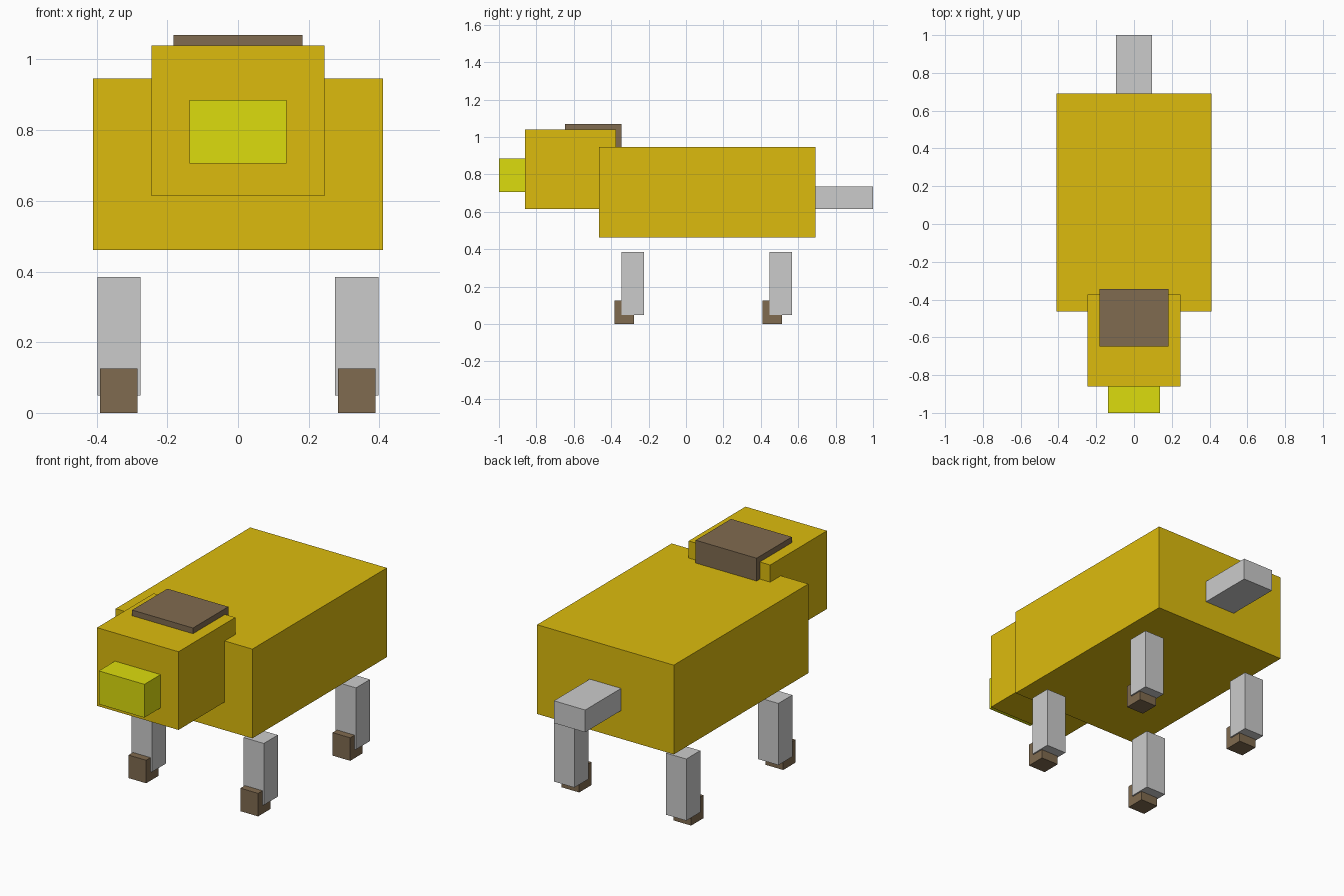
import bpy

if "Cube" in bpy.data.objects:
    bpy.data.objects.remove(bpy.data.objects["Cube"])


def material(name, color):
    mat = bpy.data.materials.new(name)
    mat.diffuse_color = (*color, 1)
    mat.use_nodes = True
    mat.node_tree.nodes["Principled BSDF"].inputs["Base Color"].default_value = mat.diffuse_color
    return mat


yellow = material("yellow", (0.72, 0.50, 0.004))
lime = material("lime", (0.72, 0.72, 0.004))
brown = material("brown", (0.216, 0.147, 0.08))


def box(name, x, y, z, mat=None):
    """Axis-aligned box from (min, max) ranges."""
    ranges = (x, y, z)
    bpy.ops.mesh.primitive_cube_add(size=1, location=[(a + b) / 2 for a, b in ranges])
    obj = bpy.context.object
    obj.name = name
    obj.scale = [b - a for a, b in ranges]
    bpy.ops.object.transform_apply(location=False, rotation=False, scale=True)
    if mat:
        obj.data.materials.append(mat)
    return obj


# Body, head and snout
box("body", (-0.411, 0.411), (-0.464, 0.692), (0.461, 0.946), yellow)
box("head", (-0.245, 0.245), (-0.861, -0.373), (0.614, 1.039), yellow)
box("snout", (-0.137, 0.137), (-1.0, -0.80), (0.705, 0.886), lime)

# Hair tuft on the head, sunk into the head and body
box("hair", (-0.183, 0.183), (-0.648, -0.345), (0.89, 1.07), brown)

# Tail
box("tail", (-0.094, 0.094), (0.66, 1.0), (0.614, 0.735))

# Four legs, each with a foot set slightly forward
for end, y in (("front", -0.345), ("back", 0.446)):
    for side, x in (("left", -0.337), ("right", 0.336)):
        box(f"{end}_{side}_leg", (x - 0.061, x + 0.061), (y, y + 0.12), (0.049, 0.384))
        box(f"{end}_{side}_foot", (x - 0.053, x + 0.053), (y - 0.038, y + 0.067), (0.0, 0.125), brown)
